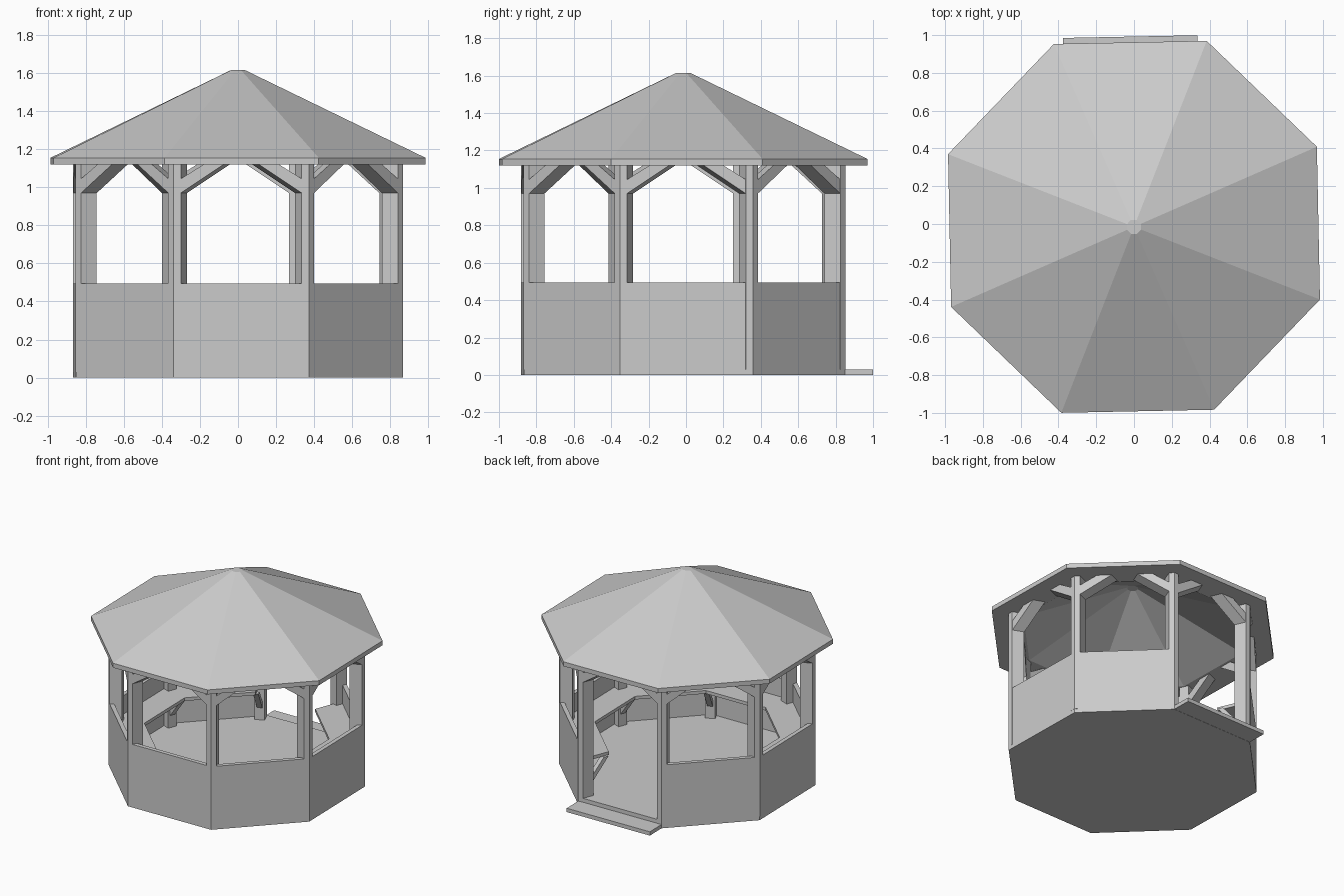
import bpy, bmesh, math
from mathutils import Vector

if "Cube" in bpy.data.objects:
    bpy.data.objects.remove(bpy.data.objects["Cube"])

CY = -0.015                      # centre of the octagon
TURN = math.radians(1.15)        # slight turn of the whole building
STEP = math.pi / 4
R_WALL, R_IN, HALF = 0.93, 0.825, 0.356
APO = R_WALL * math.cos(STEP / 2)
OPEN = 2                         # side that faces +y is the entrance


def pol(r, a, z=0.0):
    return Vector((r * math.cos(a), r * math.sin(a) + CY, z))


def corner(i):
    return TURN + STEP * (i - 0.5)


def mesh_object(name, bm):
    bmesh.ops.recalc_face_normals(bm, faces=bm.faces)
    me = bpy.data.meshes.new(name)
    bm.to_mesh(me)
    bm.free()
    ob = bpy.data.objects.new(name, me)
    bpy.context.collection.objects.link(ob)
    return ob


def prism(bm, base, offset):
    """Closed solid from a polygon swept along an offset."""
    offset = Vector(offset)
    a = [bm.verts.new(p) for p in base]
    b = [bm.verts.new(p + offset) for p in base]
    bm.faces.new(a[::-1])
    bm.faces.new(b)
    n = len(a)
    for k in range(n):
        bm.faces.new((a[k], a[(k + 1) % n], b[(k + 1) % n], b[k]))


def side_frame(i):
    """Midpoint, along and outward directions of wall side i."""
    a = TURN + STEP * i
    out = Vector((math.cos(a), math.sin(a), 0))
    along = Vector((-math.sin(a), math.cos(a), 0))
    return Vector((0, CY, 0)) + out * APO, along, out


# Roof: hollow eight-sided shell with a flat eave and a small flat cap
bm = bmesh.new()
profile = [(0.04, 1.50), (0.82, 1.12), (1.057, 1.12), (1.057, 1.155), (0.04, 1.615)]
rings = [[bm.verts.new(pol(r, corner(i), z)) for i in range(8)] for r, z in profile]
for lo, hi in zip(rings, rings[1:]):
    for k in range(8):
        bm.faces.new((lo[k], lo[(k + 1) % 8], hi[(k + 1) % 8], hi[k]))
bm.faces.new(rings[0])
bm.faces.new(rings[-1])
mesh_object("roof", bm)

# Floor slab
bm = bmesh.new()
prism(bm, [pol(R_WALL - 0.002, corner(i)) for i in range(8)], (0, 0, 0.06))
mesh_object("floor", bm)

# Entrance step
bm = bmesh.new()
mid, along, out = side_frame(OPEN)
prism(bm, [mid - along * HALF, mid + along * HALF,
           mid + along * HALF + out * 0.148, mid - along * HALF + out * 0.148], (0, 0, 0.03))
mesh_object("entrance_step", bm)

# Low walls and benches on every side but the entrance
walls, benches = bmesh.new(), bmesh.new()
for i in range(8):
    if i == OPEN:
        continue
    a, b = corner(i), corner(i + 1)
    prism(walls, [pol(R_WALL, a), pol(R_WALL, b), pol(R_WALL - 0.035, b), pol(R_WALL - 0.035, a)],
          (0, 0, 0.495))
    prism(benches, [pol(0.90, a, 0.325), pol(0.90, b, 0.325), pol(0.67, b, 0.325), pol(0.67, a, 0.325)],
          (0, 0, 0.025))
mesh_object("low_walls", walls)
mesh_object("bench_seats", benches)

# Corner posts: pointed outside, radial sides; plus bench struts
posts, struts = bmesh.new(), bmesh.new()
for i in range(8):
    a = corner(i)
    rad = Vector((math.cos(a), math.sin(a), 0))
    tan = Vector((-math.sin(a), math.cos(a), 0))
    tip = pol(R_WALL + 0.001, a, 0.03)
    w = 0.036
    prism(posts, [tip, tip - rad * 0.015 + tan * w, tip - rad * 0.105 + tan * w,
                  tip - rad * 0.105 - tan * w, tip - rad * 0.015 - tan * w], (0, 0, 1.10))
    s = tan * 0.02
    prism(struts, [pol(0.83, a, 0.15) - s, pol(0.83, a, 0.20) - s,
                   pol(0.725, a, 0.327) - s, pol(0.685, a, 0.327) - s], s * 2)
mesh_object("corner_posts", posts)
mesh_object("bench_struts", struts)

# Diagonal braces under the eaves, two per side
bm = bmesh.new()
outline = [(0.325, 0.965), (0.325, 1.04), (0.19, 1.125), (0.085, 1.125)]
for i in range(8):
    mid, along, out = side_frame(i)
    for sgn, c in ((-1, corner(i)), (1, corner(i + 1))):
        inward = Vector((-math.cos(c), -math.sin(c), 0)) * 0.09
        prism(bm, [mid + along * (sgn * u) + Vector((0, 0, z)) for u, z in outline], inward)
mesh_object("eave_braces", bm)
